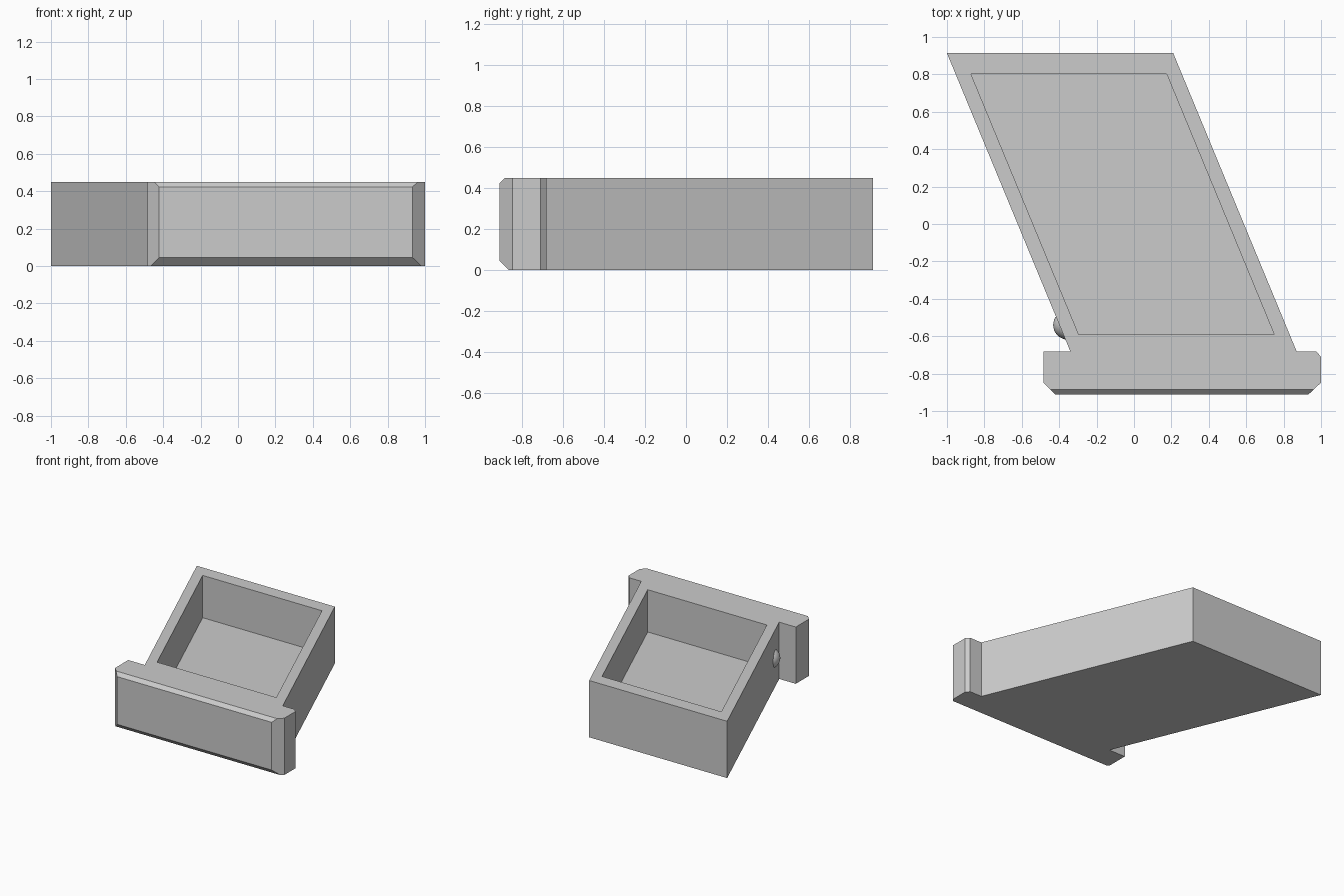
import bpy
import bmesh
from mathutils import Vector

cube = bpy.data.objects.get("Cube")
if cube:
    bpy.data.objects.remove(cube, do_unlink=True)

HEIGHT = 0.45
FLOOR = 0.115

grey = bpy.data.materials.new("plain grey")
grey.use_nodes = True
grey.diffuse_color = (0.6, 0.6, 0.6, 1)
grey.node_tree.nodes["Principled BSDF"].inputs["Base Color"].default_value = grey.diffuse_color


def add_object(name, bm):
    bmesh.ops.recalc_face_normals(bm, faces=bm.faces)
    mesh = bpy.data.meshes.new(name)
    bm.to_mesh(mesh)
    bm.free()
    mesh.materials.append(grey)
    obj = bpy.data.objects.new(name, mesh)
    bpy.context.collection.objects.link(obj)
    return obj


def prism(outline, bottom, top):
    """Extrude a plan outline straight up."""
    bm = bmesh.new()
    base = bm.faces.new([bm.verts.new((x, y, bottom)) for x, y in outline])
    out = bmesh.ops.extrude_face_region(bm, geom=[base])
    lifted = [g for g in out["geom"] if isinstance(g, bmesh.types.BMVert)]
    bmesh.ops.translate(bm, verts=lifted, vec=(0, 0, top - bottom))
    return bm


def chamfer(bm, point, normal):
    """Slice off everything beyond a plane and close the cut."""
    cut = bmesh.ops.bisect_plane(
        bm, geom=bm.verts[:] + bm.edges[:] + bm.faces[:], dist=1e-5,
        plane_co=Vector(point), plane_no=Vector(normal), clear_outer=True)
    edges = [g for g in cut["geom_cut"] if isinstance(g, bmesh.types.BMEdge)]
    bmesh.ops.holes_fill(bm, edges=edges, sides=0)


# Slanted tray and wide front panel share one outline
body = prism([
    (-1, 0.913), (-0.34, -0.682), (-0.485, -0.682), (-0.485, -0.848),
    (-0.422, -0.911), (0.933, -0.911), (1, -0.848), (1, -0.71),
    (0.975, -0.682), (0.87, -0.682), (0.21, 0.913)], 0, HEIGHT)
chamfer(body, (0, -0.911, 0.423), (0, -1, 1))
chamfer(body, (0, -0.911, 0.045), (0, -1, -1))
drawer = add_object("slanted_drawer", body)

# Hollow out the tray
cutter = add_object("pocket_cutter", prism([
    (-0.872, 0.803), (-0.295, -0.592), (0.75, -0.592), (0.174, 0.803)],
    FLOOR, HEIGHT + 0.2))
cutter.hide_render = True
hollow = drawer.modifiers.new("pocket", 'BOOLEAN')
hollow.operation = 'DIFFERENCE'
hollow.solver = 'EXACT'
hollow.object = cutter
bpy.context.view_layer.update()
evaluated = drawer.evaluated_get(bpy.context.evaluated_depsgraph_get())
drawer.data = bpy.data.meshes.new_from_object(evaluated)
drawer.modifiers.clear()
bpy.data.objects.remove(cutter, do_unlink=True)

# Round catch set into the side wall, kept clear of the pocket
knob = bmesh.new()
bmesh.ops.create_uvsphere(knob, u_segments=32, v_segments=16, radius=0.078)
bmesh.ops.translate(knob, verts=knob.verts, vec=(-0.354, -0.54, HEIGHT / 2))
slope = Vector((-1.595, -0.66, 0)).normalized()
chamfer(knob, Vector((-0.34, -0.682, 0)) - slope * 0.02, -slope)
catch = add_object("side_catch", knob)
bpy.context.view_layer.objects.active = catch
catch.select_set(True)
bpy.ops.object.shade_smooth_by_angle()
